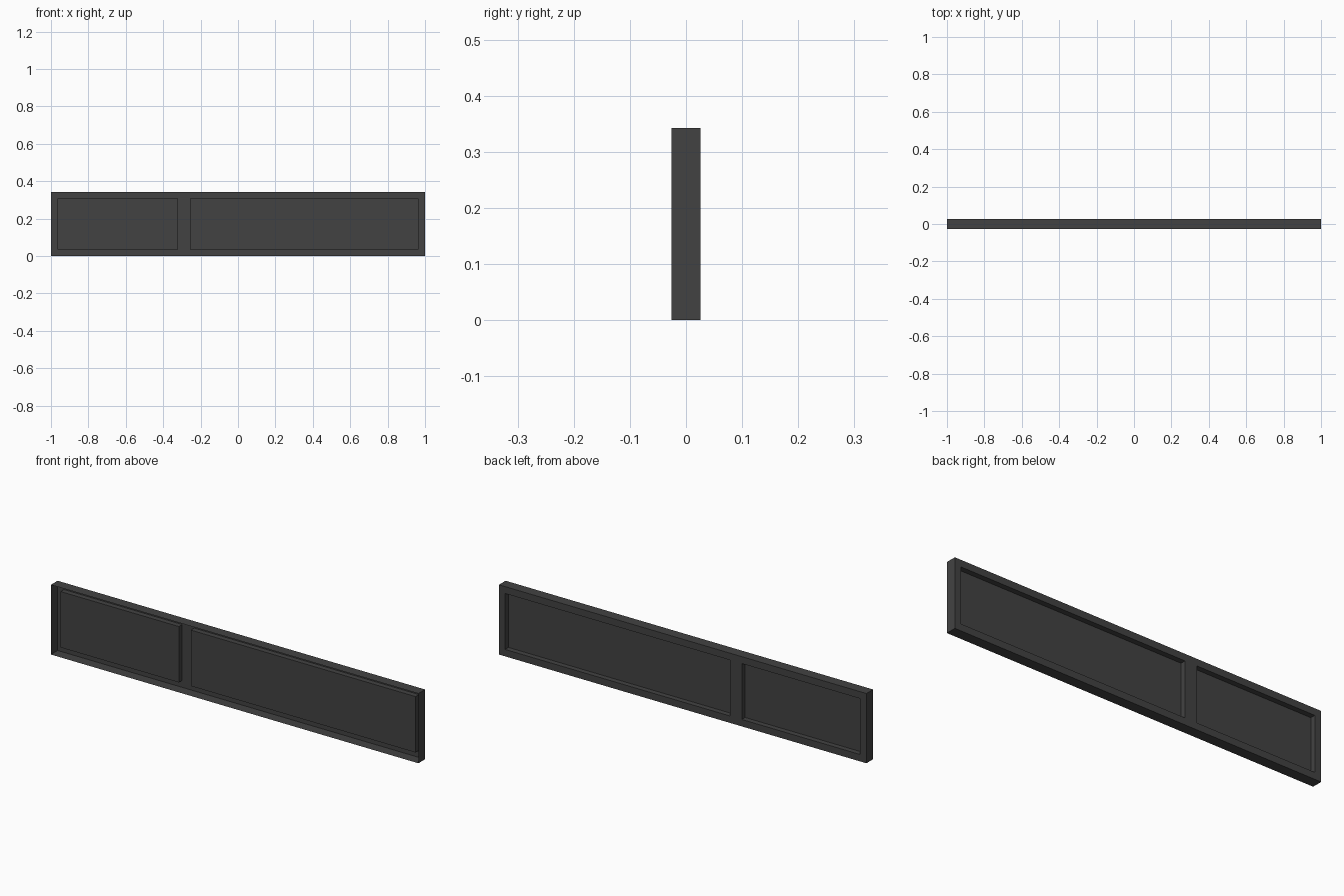
import bpy, bmesh

if "Cube" in bpy.data.objects:
    bpy.data.objects.remove(bpy.data.objects["Cube"])

D = 0.026                                    # half depth
H = 0.343                                    # height
PANE_Y = 0.0                                 # depth of the sunken panes
XS = [-1.0, -0.966, -0.322, -0.257, 0.966, 1.0]
ZS = [0.0, 0.034, 0.309, H]
PANES = {(1, 1), (3, 1)}                     # grid cells that hold a pane

mat = bpy.data.materials.new("dark_grey")
mat.diffuse_color = (0.055, 0.055, 0.055, 1)
mat.use_nodes = True
mat.node_tree.nodes["Principled BSDF"].inputs["Base Color"].default_value = mat.diffuse_color


def loop(x0, x1, z0, z1):
    return [(x0, z0), (x0, z1), (x1, z1), (x1, z0)]


def cell(i, k):
    return loop(XS[i], XS[i + 1], ZS[k], ZS[k + 1])


def face(bm, points):
    bm.faces.new([bm.verts.new(p) for p in points])


def flat(bm, pts, y):
    face(bm, [(x, y, z) for x, z in pts])


def walls(bm, pts, a, b):
    """Four walls joining a rectangle at depth a to the same one at depth b."""
    for p, q in zip(pts, pts[1:] + pts[:1]):
        face(bm, [(p[0], a, p[1]), (p[0], b, p[1]), (q[0], b, q[1]), (q[0], a, q[1])])


def finish(bm, name):
    bmesh.ops.remove_doubles(bm, verts=bm.verts, dist=0.0001)
    me = bpy.data.meshes.new(name)
    bm.to_mesh(me)
    bm.free()
    me.materials.append(mat)
    bpy.context.collection.objects.link(bpy.data.objects.new(name, me))


# Frame: open-fronted shell with a back border, mullion and pane reveals
bm = bmesh.new()
for i in range(len(XS) - 1):
    for k in range(len(ZS) - 1):
        if (i, k) in PANES:
            walls(bm, cell(i, k), PANE_Y, D)
        else:
            flat(bm, cell(i, k), D)
walls(bm, loop(-1, 1, 0, H), D, -D)
finish(bm, "frame_shell")

# Panes: flat sheets at the bottom of each recess
for name, c in (("small_pane", (1, 1)), ("large_pane", (3, 1))):
    bm = bmesh.new()
    flat(bm, cell(*c), PANE_Y)
    finish(bm, name)
